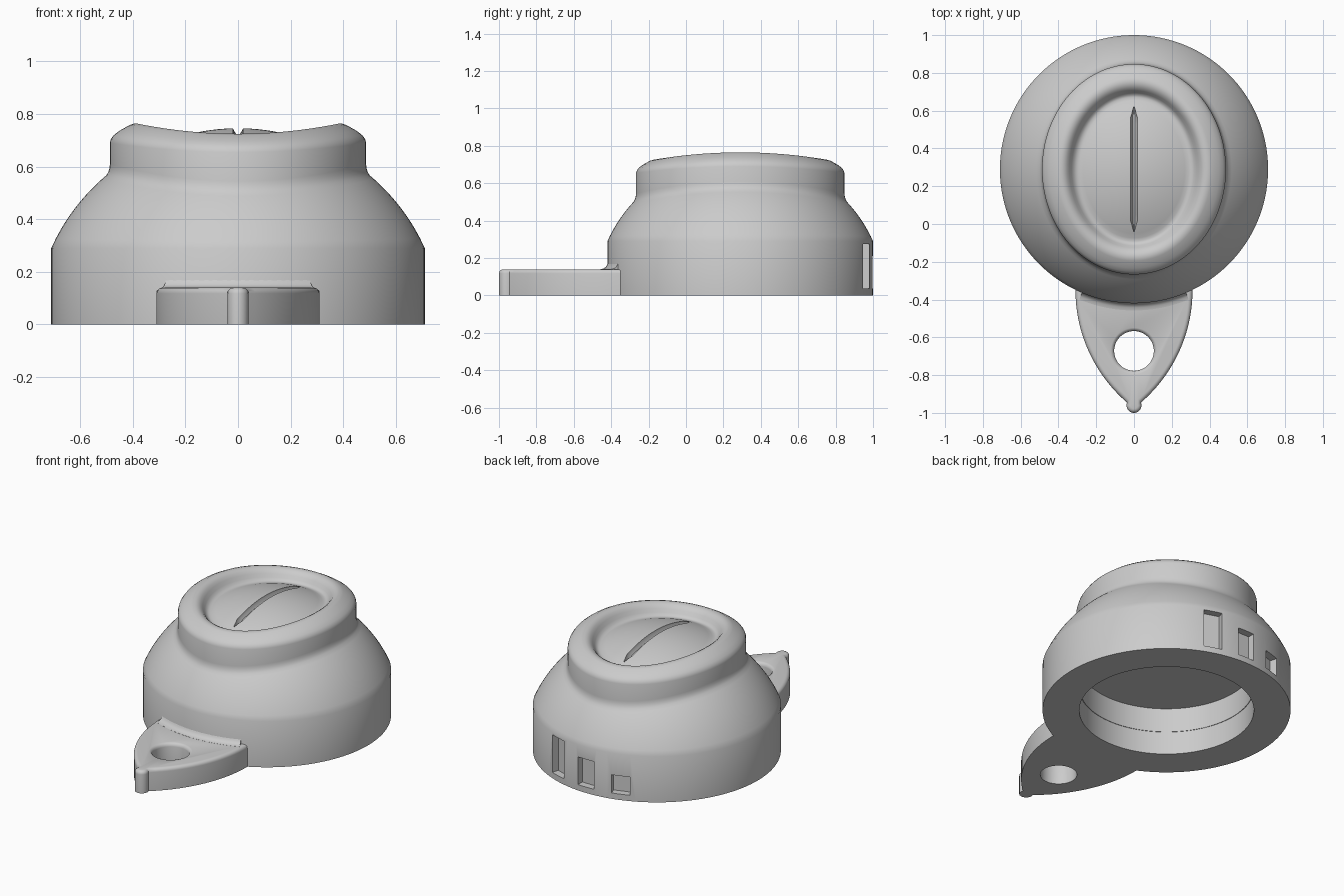
import bpy, bmesh
from math import sin, cos, asin, pi, radians, sqrt
from mathutils import Matrix

if "Cube" in bpy.data.objects:
    bpy.data.objects.remove(bpy.data.objects["Cube"], do_unlink=True)

grey = bpy.data.materials.new("plain_grey")
grey.use_nodes = True
GREY = (0.6, 0.6, 0.6, 1)
grey.diffuse_color = GREY
grey.node_tree.nodes["Principled BSDF"].inputs["Base Color"].default_value = GREY

CY = 0.29      # centre of the round body on y
R = 0.71       # body radius
SEG = 128


def finish(name, bm):
    bmesh.ops.recalc_face_normals(bm, faces=bm.faces[:])
    mesh = bpy.data.meshes.new(name)
    bm.to_mesh(mesh)
    bm.free()
    mesh.materials.append(grey)
    obj = bpy.data.objects.new(name, mesh)
    bpy.context.collection.objects.link(obj)
    return obj


def loft(name, rings):
    """Skin closed rings of equal length and cap both ends."""
    bm = bmesh.new()
    loops = [[bm.verts.new(p) for p in ring] for ring in rings]
    n = len(loops[0])
    for lo, hi in zip(loops, loops[1:]):
        for i in range(n):
            j = (i + 1) % n
            bm.faces.new((lo[i], lo[j], hi[j], hi[i]))
    bm.faces.new(loops[0][::-1])
    bm.faces.new(loops[-1])
    return finish(name, bm)


def ellipse(a, b, height, cy=CY, n=SEG):
    """Ring whose height is a function of (x, y offset, sin squared)."""
    pts = []
    for i in range(n):
        t = 2 * pi * i / n
        x, y = a * cos(t), b * sin(t)
        pts.append((x, cy + y, height(x, y, sin(t) ** 2)))
    return pts


def flat(z):
    return lambda x, y, s: z


def saddle(z, drop):
    return lambda x, y, s: z - drop * s


def dome(offset):
    return lambda x, y, s: sqrt(0.607 - x * x - y * y) - 0.03 + offset


def cut(target, cutter):
    cutter.hide_render = True
    mod = target.modifiers.new("cut", 'BOOLEAN')
    mod.operation = 'DIFFERENCE'
    mod.solver = 'EXACT'
    mod.object = cutter
    bpy.context.view_layer.objects.active = target
    bpy.ops.object.modifier_apply(modifier=mod.name)
    bpy.data.objects.remove(cutter, do_unlink=True)


def smooth(obj):
    bpy.ops.object.select_all(action='DESELECT')
    obj.select_set(True)
    bpy.context.view_layer.objects.active = obj
    bpy.ops.object.shade_smooth_by_angle(angle=radians(35))


# Body: underside recess, cylindrical base, shoulder, oval neck, rim and button
rings = [ellipse(r, r, flat(z)) for r, z in
         ((0.497, 0.297), (0.497, 0.145), (0.5, 0.145), (0.5, 0), (R, 0), (R, 0.29))]
for k in range(1, 13):
    t = k / 12
    rings.append(ellipse(R - 0.21 * t, R - 0.14 * t, dome(0)))
for inset, lift in ((0.007, 0.007), (0.011, 0.016), (0.013, 0.03)):
    rings.append(ellipse(0.5 - inset, 0.57 - inset, dome(lift)))
for a, b, z, drop in ((0.487, 0.557, 0.69, 0.035), (0.483, 0.552, 0.705, 0.035),
                      (0.472, 0.542, 0.72, 0.037), (0.45, 0.523, 0.737, 0.04),
                      (0.41, 0.485, 0.759, 0.04), (0.39, 0.466, 0.765, 0.04),
                      (0.37, 0.446, 0.761, 0.04), (0.355, 0.43, 0.751, 0.038),
                      (0.342, 0.416, 0.735, 0.037), (0.33, 0.404, 0.715, 0.035),
                      (0.318, 0.393, 0.701, 0.033), (0.305, 0.381, 0.694, 0.029),
                      (0.29, 0.364, 0.692, 0.023)):
    rings.append(ellipse(a, b, saddle(z, drop)))
for k in range(10):
    s = 0.93 - 0.095 * k
    rings.append(ellipse(0.29 * s, 0.364 * s, saddle(0.746 - 0.054 * s * s, 0.022 * s * s)))
body = loft("body", rings)

# Slot across the button: tapered channel that follows its arch
sections = []
for k in range(-11, 12):
    y = 0.03 * k
    w = 0.019 if abs(k) < 10 else 0.010 if abs(k) == 10 else 0.002
    z = 0.746 - 0.076 * (y / 0.364) ** 2
    sections.append([(-w, CY + y, z + 0.03), (w, CY + y, z + 0.03),
                     (w, CY + y, z - 0.002), (0.3 * w, CY + y, z - 0.025),
                     (-0.3 * w, CY + y, z - 0.025), (-w, CY + y, z - 0.002)])
cut(body, loft("slot_cutter", sections))

# Three windows of falling height around the back
for angle, top in ((72, 0.275), (90, 0.212), (108, 0.152)):
    bm = bmesh.new()
    bmesh.ops.create_cube(bm, size=1)
    a = radians(angle)
    z0 = 0.037
    place = (Matrix.Translation((R * cos(a), CY + R * sin(a), (z0 + top) / 2))
             @ Matrix.Rotation(a, 4, 'Z')
             @ Matrix.Diagonal((0.09, 0.112, top - z0, 1)))
    bmesh.ops.transform(bm, matrix=place, verts=bm.verts[:])
    cut(body, finish("window_cutter", bm))
smooth(body)

# Tab: pointed plate with two bowed sides, a round tip and a softened top edge
BOW, SIDE, START = 0.785, 0.31, -0.35


def tab_ring(inset, z):
    side = []
    for k in range(19):
        t = 0.86 * k / 18
        side.append((SIDE - BOW + (BOW - inset) * cos(t), START - (BOW - inset) * sin(t)))
    tip_r = 0.04 - inset
    tip = [(tip_r * cos(t), -0.96 + tip_r * sin(t))
           for t in (radians(20 - 20 * k) for k in range(12))]
    spread = asin((SIDE - inset) / 0.7)
    back = []
    for k in range(1, 24):
        t = -pi / 2 - spread + 2 * spread * k / 24
        back.append((0.7 * cos(t), CY + 0.7 * sin(t)))
    outline = side + tip + [(-x, y) for x, y in reversed(side)] + back
    return [(x, y, z) for x, y in outline]


ROUND = 0.022
rings = [tab_ring(0, 0)]
for k in range(6):
    a = pi / 2 * k / 5
    rings.append(tab_ring(ROUND * (1 - cos(a)), 0.14 - ROUND * (1 - sin(a))))
tab = loft("tab", rings)

# Cord hole with a flared upper edge
hole = [ellipse(r, r, flat(z), -0.672, 64) for r, z in
        ((0.105, -0.1), (0.105, 0.118), (0.108, 0.13), (0.116, 0.137),
         (0.124, 0.1405), (0.124, 0.2))]
cut(tab, loft("hole_cutter", hole))
smooth(tab)

# Fillet where the tab meets the body
sections = []
for k in range(25):
    t = radians(-90 - 22.8 + 45.6 * k / 24)
    sections.append([(r * cos(t), CY + r * sin(t), z) for r, z in
                     ((0.69, 0.13), (0.748, 0.138), (0.748, 0.1405), (0.732, 0.1435),
                      (0.72, 0.151), (0.713, 0.162), (0.708, 0.172), (0.69, 0.172))])
smooth(loft("tab_fillet", sections))
